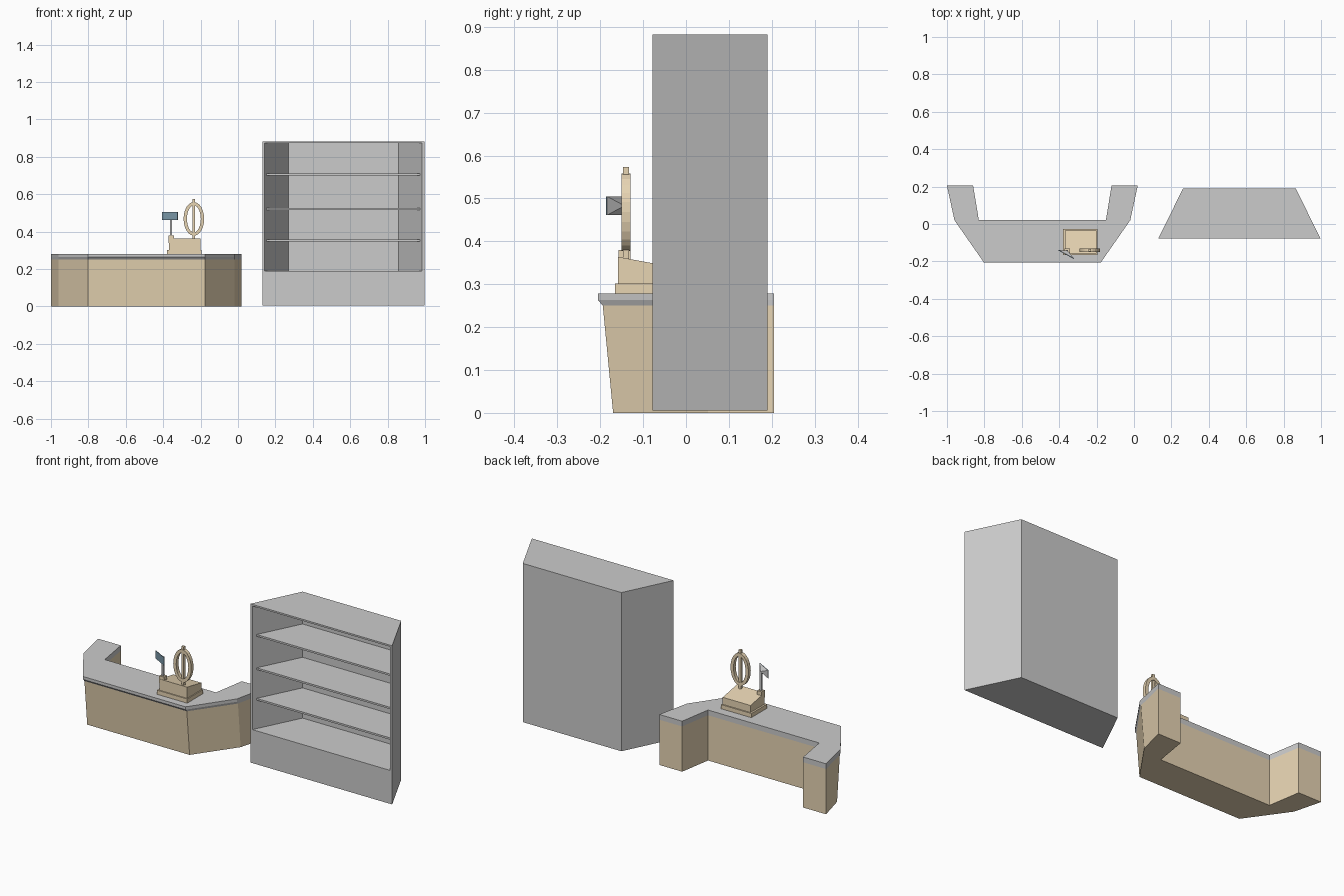
import bpy, bmesh, math
from mathutils import Matrix, Vector

if "Cube" in bpy.data.objects:
    bpy.data.objects.remove(bpy.data.objects["Cube"])


def material(name, rgb):
    m = bpy.data.materials.new(name)
    m.diffuse_color = (*rgb, 1)
    m.use_nodes = True
    m.node_tree.nodes["Principled BSDF"].inputs["Base Color"].default_value = m.diffuse_color
    return m


TAN = material("tan_wood", (0.80, 0.66, 0.45))
BLUE = material("screen_blue", (0.20, 0.32, 0.40))


def finish(name, bm, mat):
    bmesh.ops.recalc_face_normals(bm, faces=bm.faces)
    me = bpy.data.meshes.new(name)
    bm.to_mesh(me)
    bm.free()
    if mat:
        me.materials.append(mat)
    ob = bpy.data.objects.new(name, me)
    bpy.context.collection.objects.link(ob)
    return ob


def loft(name, rings, mat=None, closed=False):
    """Skin a list of point rings; cap both ends, or join last to first."""
    bm = bmesh.new()
    loops = [[bm.verts.new(p) for p in r] for r in rings]
    pairs = list(zip(loops, loops[1:]))
    if closed:
        pairs.append((loops[-1], loops[0]))
    else:
        bm.faces.new(loops[0])
        bm.faces.new(loops[-1])
    n = len(loops[0])
    for a, b in pairs:
        for i in range(n):
            j = (i + 1) % n
            bm.faces.new((a[i], a[j], b[j], b[i]))
    return finish(name, bm, mat)


def flat(pts, z):
    return [(x, y, z) for x, y in pts]


def rect(x0, x1, y0, y1):
    return [(x0, y0), (x1, y0), (x1, y1), (x0, y1)]


def box(name, x0, x1, y0, y1, z0, z1, mat=None):
    r = rect(x0, x1, y0, y1)
    return loft(name, [flat(r, z0), flat(r, z1)], mat)


def counter_outline(mid_y, front_y):
    """U-shaped plan, mirrored about the counter's centre line."""
    half = [(-.34, .022), (-.37, .205), (-.51, .205), (-.47, mid_y), (-.313, front_y)]
    full = half + [(-x, y) for x, y in reversed(half)]
    return [(x - .49, y) for x, y in full]


# Counter: body leaning out toward the front, chamfered top slab
loft("counter_body", [flat(counter_outline(.052, -.17), 0),
                      flat(counter_outline(.028, -.194), .25)], TAN)
loft("counter_top", [flat(counter_outline(.028, -.194), .25),
                     flat(counter_outline(.02, -.205), .263),
                     flat(counter_outline(.02, -.205), .279)])


# Bookcase: tapered shell with a recessed front
def upright(x0, x1, y, z0, z1):
    return [(x0, y, z0), (x1, y, z0), (x1, y, z1), (x0, y, z1)]


loft("bookcase", [upright(.262, .865, .19, .005, .882),
                  upright(.13, .997, -.078, .005, .882),
                  upright(.142, .985, -.078, .19, .873),
                  upright(.27, .857, .178, .19, .873)])
for i, z in enumerate((.352, .521, .705)):
    plan = [(.153, -.056), (.974, -.056), (.857, .178), (.27, .178)]
    loft(f"shelf_{i + 1}", [flat(plan, z - .005), flat(plan, z + .005)])

# Cash register: stepped base and sloped case
box("register_base", -.38, -.195, -.165, -.028, .278, .302, TAN)
case = rect(-.37, -.2, -.159, -.035)
loft("register_case", [flat(case, .302),
                       [(x, y, .364 if y < -.1 else .341) for x, y in case]], TAN)

# Customer display on its post, with a pyramid back
box("display_socket", -.372, -.343, -.157, -.13, .34, .38, TAN)
box("display_post", -.363, -.352, -.15, -.139, .38, .485)
turn = Matrix.Translation((-.363, -.161, .483)) @ Matrix.Rotation(math.radians(-29), 4, 'Z')


def panel(y, s=1.0):
    return [turn @ Vector(p) for p in upright(-.048 * s, .048 * s, y, -.022 * s, .022 * s)]


loft("display_screen", [panel(-.003), panel(0)], BLUE)
loft("display_back", [panel(0), panel(.018, .1)])

# Plain ornament on the register: an oval ring on a stem
rings = []
for i in range(24):
    a = i * math.tau / 24
    rings.append([(-.236 + (.055 - d) * math.cos(a), y, .468 + (.09 - d) * math.sin(a))
                  for d, y in ((0, -.15), (0, -.13), (.018, -.13), (.018, -.15))])
loft("ornament_ring", rings, TAN, closed=True)
box("ornament_stem", -.243, -.229, -.147, -.133, .35, .574, TAN)
